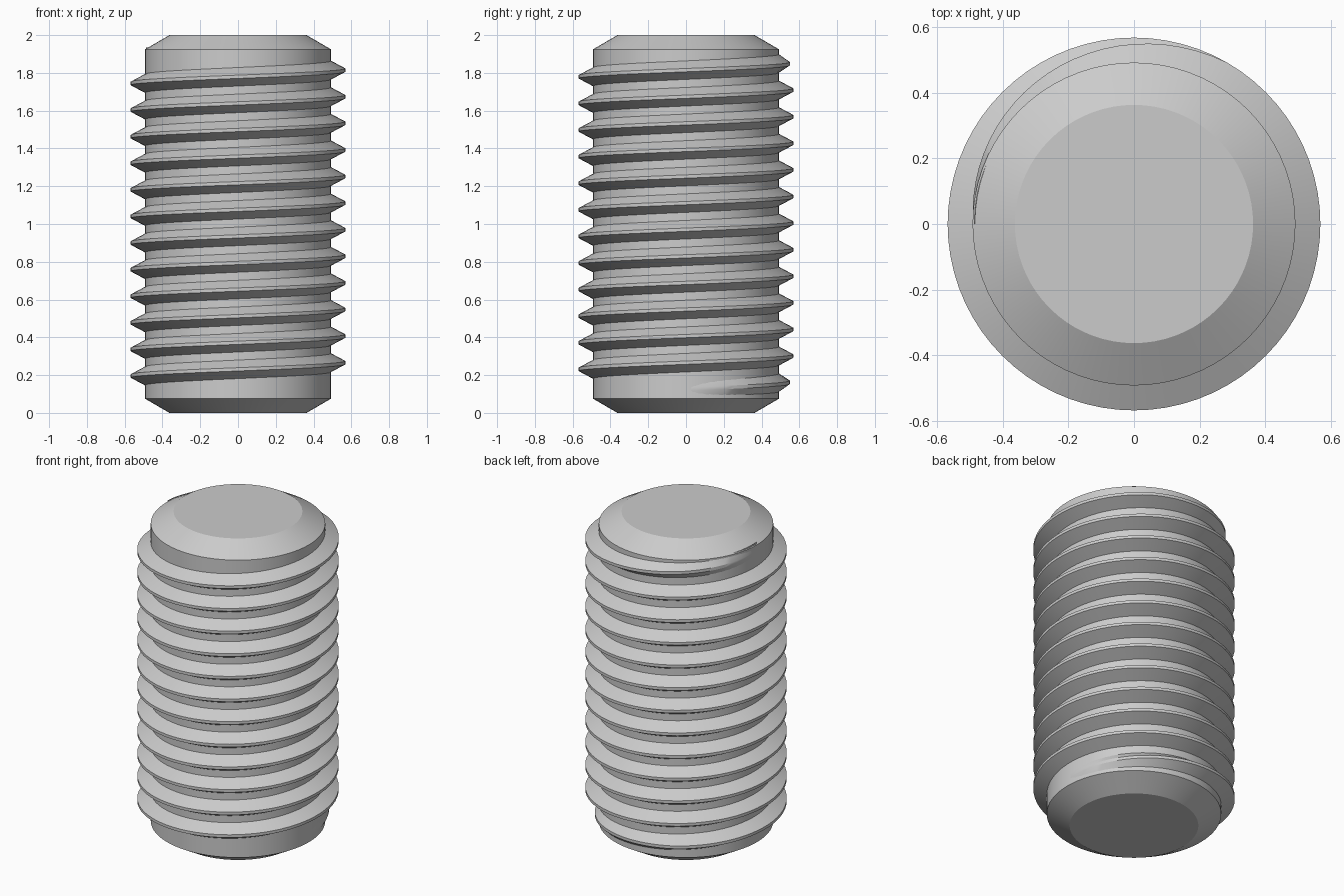
import bpy, bmesh, math

if "Cube" in bpy.data.objects:
    bpy.data.objects.remove(bpy.data.objects["Cube"])

SEGMENTS = 72            # steps in one turn
PITCH = 0.1408           # rise of the thread in one turn
CORE, CREST = 0.492, 0.568
TURNS, START_Z = 12.5, 0.125
FADE = 1 / 3             # part of a turn over which the thread runs out

steel = bpy.data.materials.new("grey steel")
steel.use_nodes = True
colour = (0.6, 0.6, 0.6, 1)
steel.diffuse_color = colour
steel.node_tree.nodes["Principled BSDF"].inputs["Base Color"].default_value = colour


def polar(radius, angle, z):
    return radius * math.cos(angle), radius * math.sin(angle), z


def loft(name, loops):
    """Skin closed loops of points in order and cap both ends."""
    bm = bmesh.new()
    rings = [[bm.verts.new(p) for p in loop] for loop in loops]
    n = len(rings[0])
    for a, b in zip(rings, rings[1:]):
        for i in range(n):
            j = (i + 1) % n
            bm.faces.new((a[i], a[j], b[j], b[i]))
    bm.faces.new(rings[0])
    bm.faces.new(rings[-1])
    bmesh.ops.recalc_face_normals(bm, faces=bm.faces)
    mesh = bpy.data.meshes.new(name)
    bm.to_mesh(mesh)
    bm.free()
    mesh.materials.append(steel)
    obj = bpy.data.objects.new(name, mesh)
    bpy.context.collection.objects.link(obj)
    bpy.ops.object.select_all(action='DESELECT')
    obj.select_set(True)
    bpy.context.view_layer.objects.active = obj
    bpy.ops.object.shade_smooth_by_angle(angle=math.radians(25))
    return obj


# Core rod with chamfered ends
profile = [(0.363, 0), (CORE, 0.075), (CORE, 1.925), (0.363, 2)]
loft("core_rod", [[polar(r, math.tau * i / SEGMENTS, z) for i in range(SEGMENTS)]
                  for r, z in profile])

# Helical thread, its crest sinking into the core at both ends
root_half, crest_half = PITCH * 3 / 8, PITCH / 16
sections = []
for i in range(int(TURNS * SEGMENTS) + 1):
    turn = i / SEGMENTS
    height = min(1, turn / FADE, (TURNS - turn) / FADE)
    crest = CORE - 0.002 + (CREST - CORE + 0.002) * height
    z, angle = START_Z + PITCH * turn, math.tau * turn
    sections.append([polar(r, angle, z + dz) for r, dz in (
        (CORE - 0.007, -root_half), (crest, -crest_half),
        (crest, crest_half), (CORE - 0.007, root_half))])
loft("screw_thread", sections)
